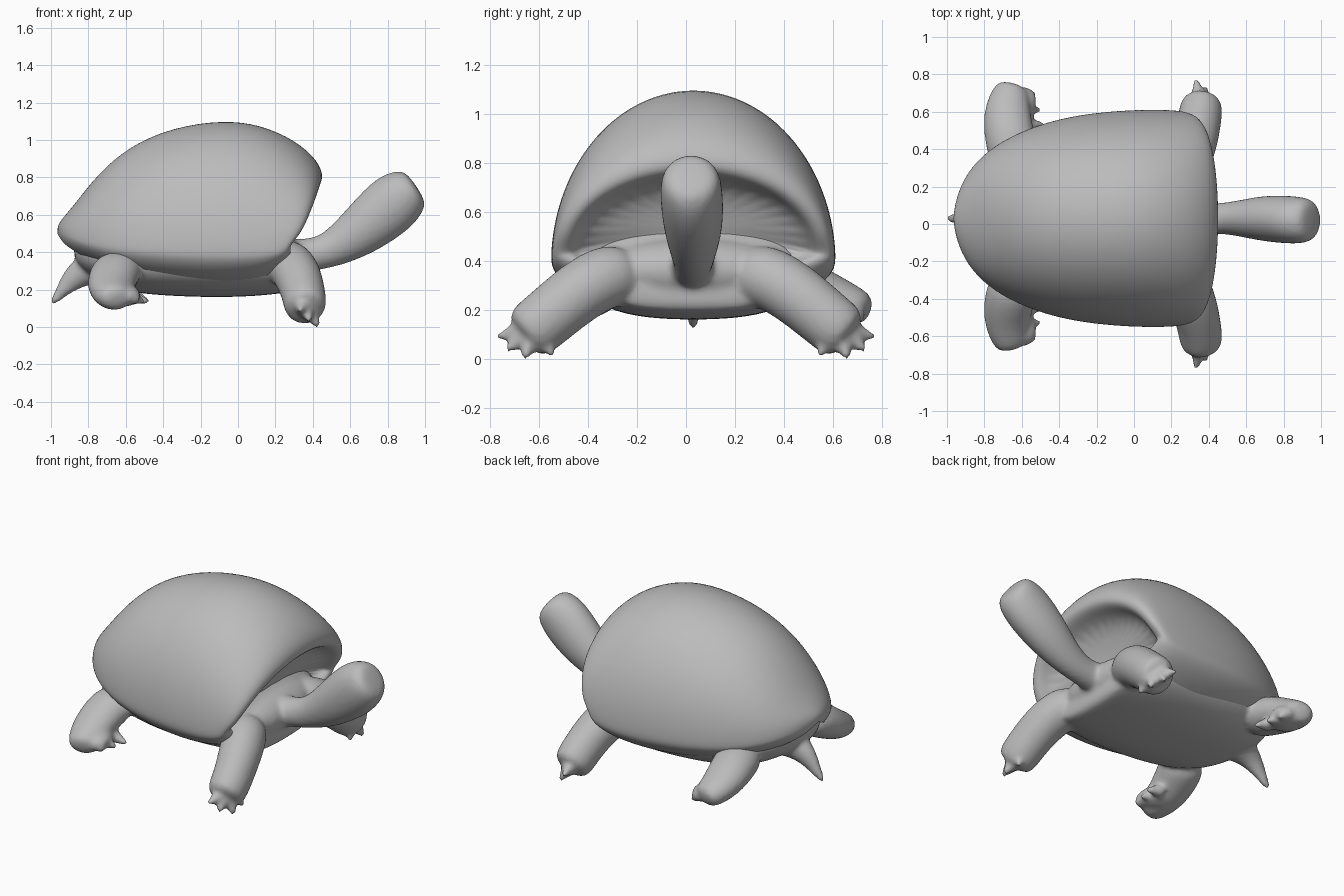
import bpy, bmesh, math
from mathutils import Vector

if "Cube" in bpy.data.objects:
    bpy.data.objects.remove(bpy.data.objects["Cube"], do_unlink=True)

grey = bpy.data.materials.new("plain grey")
grey.use_nodes = True
grey.diffuse_color = (0.5, 0.5, 0.5, 1)
grey.node_tree.nodes["Principled BSDF"].inputs["Base Color"].default_value = (0.5, 0.5, 0.5, 1)
MID = 0.03  # the body sits a touch to its left
skin = []   # parts that blend into one body


def loft(name, rings, closed=True):
    """Skin a list of equal-length point rings, cap both ends and smooth."""
    bm = bmesh.new()
    rows = [[bm.verts.new(p) for p in ring] for ring in rings]
    n = len(rows[0])
    for a, b in zip(rows, rows[1:]):
        for i in range(n if closed else n - 1):
            j = (i + 1) % n
            bm.faces.new((a[i], a[j], b[j], b[i]))
    bm.faces.new(rows[0])
    bm.faces.new(rows[-1])
    bmesh.ops.recalc_face_normals(bm, faces=bm.faces)
    for f in bm.faces:
        f.smooth = True
    mesh = bpy.data.meshes.new(name)
    bm.to_mesh(mesh)
    bm.free()
    mesh.materials.append(grey)
    ob = bpy.data.objects.new(name, mesh)
    bpy.context.collection.objects.link(ob)
    mod = ob.modifiers.new("smooth", "SUBSURF")
    mod.levels = mod.render_levels = 2
    return ob


def tube(name, path, n=14):
    """Loft along (x, y, z, side radius, upright radius) points."""
    pts = [Vector(p[:3]) for p in path]
    rings = []
    for i, p in enumerate(path):
        t = (pts[min(i + 1, len(pts) - 1)] - pts[max(i - 1, 0)]).normalized()
        side = t.cross(Vector((0, 0, 1))).normalized()
        up = side.cross(t)
        rings.append([pts[i] + side * p[3] * math.cos(a) + up * p[4] * math.sin(a)
                      for a in (math.tau * k / n for k in range(n))])
    skin.append(loft(name, rings))


def claw(name, base, tip, r):
    base, tip = Vector(base), Vector(tip)
    d = tip - base
    bpy.ops.mesh.primitive_cone_add(vertices=10, radius1=r, radius2=0.012, depth=d.length,
                                    location=(base + tip) / 2,
                                    rotation=d.to_track_quat("Z", "Y").to_euler())
    bpy.context.object.name = name
    skin.append(bpy.context.object)


# Domed shell: arches (base x, top x, half width, rim z, under z, top z)
arches = [
    (-.965, -.965, .03, .52, .50, .54), (-.94, -.94, .15, .50, .45, .58),
    (-.87, -.87, .28, .47, .40, .66), (-.75, -.75, .39, .44, .34, .82),
    (-.58, -.58, .48, .42, .28, .97), (-.35, -.35, .55, .41, .24, 1.07),
    (-.08, -.08, .58, .40, .22, 1.11), (.12, .12, .585, .40, .24, 1.085),
    (.22, .31, .58, .41, .28, 1.0), (.27, .43, .57, .43, .33, .89),
    (.285, .46, .54, .44, .36, .80), (.27, .43, .49, .44, .38, .75),
    (.18, .27, .46, .45, .38, .72)]
rings = []
for xb, xt, w, zr, zu, zt in arches:
    ring = []
    for k in range(29):
        a = -0.9 + (math.pi + 1.8) * k / 28
        s = math.sin(a)
        z = zr + s * (zt - zr) if s > 0 else zr + s * (zr - zu) * 1.27
        ring.append((xb + (xt - xb) * max(s, 0) ** .65, MID + w * math.cos(a), z))
    rings.append(ring)
loft("shell", rings, closed=False)

# Belly plate: flattened sections (x, half width, centre z, half height)
rings = []
for x, w, z, h in [(-.88, .12, .42, .06), (-.82, .25, .41, .12), (-.65, .39, .40, .21),
                   (-.4, .46, .39, .225), (-.1, .48, .385, .23), (.12, .47, .38, .215),
                   (.24, .42, .34, .16), (.31, .37, .30, .11), (.34, .31, .28, .07)]:
    ring = []
    for k in range(24):
        c, s = math.cos(math.tau * k / 24), math.sin(math.tau * k / 24)
        ring.append((x, MID + w * math.copysign(abs(c) ** .8, c),
                     z + h * math.copysign(abs(s) ** .75, s)))
    rings.append(ring)
skin.append(loft("belly", rings))

# Chest and shoulders spanning between the front legs
bpy.ops.mesh.primitive_uv_sphere_add(segments=32, ring_count=16, location=(.18, MID, .36))
chest = bpy.context.object
chest.name = "chest"
chest.scale = (.19, .44, .14)
skin.append(chest)

# Neck and blunt head in one sweep
tube("neck_and_head", [
    (.20, .02, .37, .13, .11), (.35, .025, .38, .085, .09), (.46, .03, .398, .082, .092),
    (.57, .03, .452, .10, .118), (.69, .03, .54, .125, .148), (.80, .025, .635, .132, .165),
    (.875, .02, .70, .13, .155), (.93, .02, .735, .12, .125), (.955, .02, .752, .085, .085)])

# Tail
tube("tail", [(-.70, MID, .34, .14, .11), (-.81, MID, .31, .085, .09),
              (-.89, MID, .255, .05, .065), (-.95, MID, .18, .03, .033),
              (-1.0, MID, .12, .016, .016)])

for s, label in ((1, "left"), (-1, "right")):
    # Front leg, splayed outward and down to a broad foot with stubby claws
    tube("front_leg_" + label, [
        (.22, s * .22, .35, .12, .12), (.28, s * .33, .34, .135, .135),
        (.325, s * .45, .265, .13, .13), (.35, s * .55, .18, .12, .125),
        (.36, s * .63, .115, .12, .125), (.365, s * .67, .085, .09, .10)])
    foot = Vector((.36, s * .62, .12))
    for k, (x, y, z) in enumerate([(.33, .77, .09), (.38, .735, .035),
                                   (.43, .66, .0), (.42, .54, .015)]):
        tip = Vector((x, s * y, z))
        claw(f"front_claw_{label}_{k + 1}", foot.lerp(tip, .3), tip, .055)

    # Hind leg, rounded at the heel with toes pointing forward
    y, drop = (.08, 0) if s > 0 else (0, .05)
    tube("hind_leg_" + label, [
        (-.62, s * .28, .33, .14, .11), (-.67, s * (.40 + y), .30 - drop / 2, .14, .115),
        (-.68, s * (.52 + y), .25 - drop, .13, .095), (-.66, s * (.62 + y), .21 - drop, .105, .08),
        (-.645, s * (.67 + y), .195 - drop, .075, .055)])
    tube("hind_foot_" + label, [
        (-.75, s * (.54 + y), .23 - drop, .08, .06), (-.66, s * (.55 + y), .20 - drop / 2, .12, .075),
        (-.57, s * (.54 + y), .185 - drop / 3, .11, .06), (-.53, s * (.53 + y), .175 - drop / 3, .08, .035)])
    for k in range(3):
        t = s * (.45 + .08 * k + y)
        claw(f"hind_claw_{label}_{k + 1}", (-.58, t, .18 - drop / 3),
             (-.475 - .025 * k, t, .135), .045)

# Fuse the limbs, neck, tail and belly into one soft body
bpy.ops.object.select_all(action="DESELECT")
for ob in skin:
    ob.select_set(True)
bpy.context.view_layer.objects.active = skin[0]
bpy.ops.object.convert(target="MESH")
bpy.ops.object.join()
body = bpy.context.object
body.name = "body_and_limbs"
blend = body.modifiers.new("blend", "REMESH")
blend.mode = "VOXEL"
blend.voxel_size = 0.014
blend.use_smooth_shade = True
soften = body.modifiers.new("soften", "SMOOTH")
soften.factor = 0.5
soften.iterations = 6
